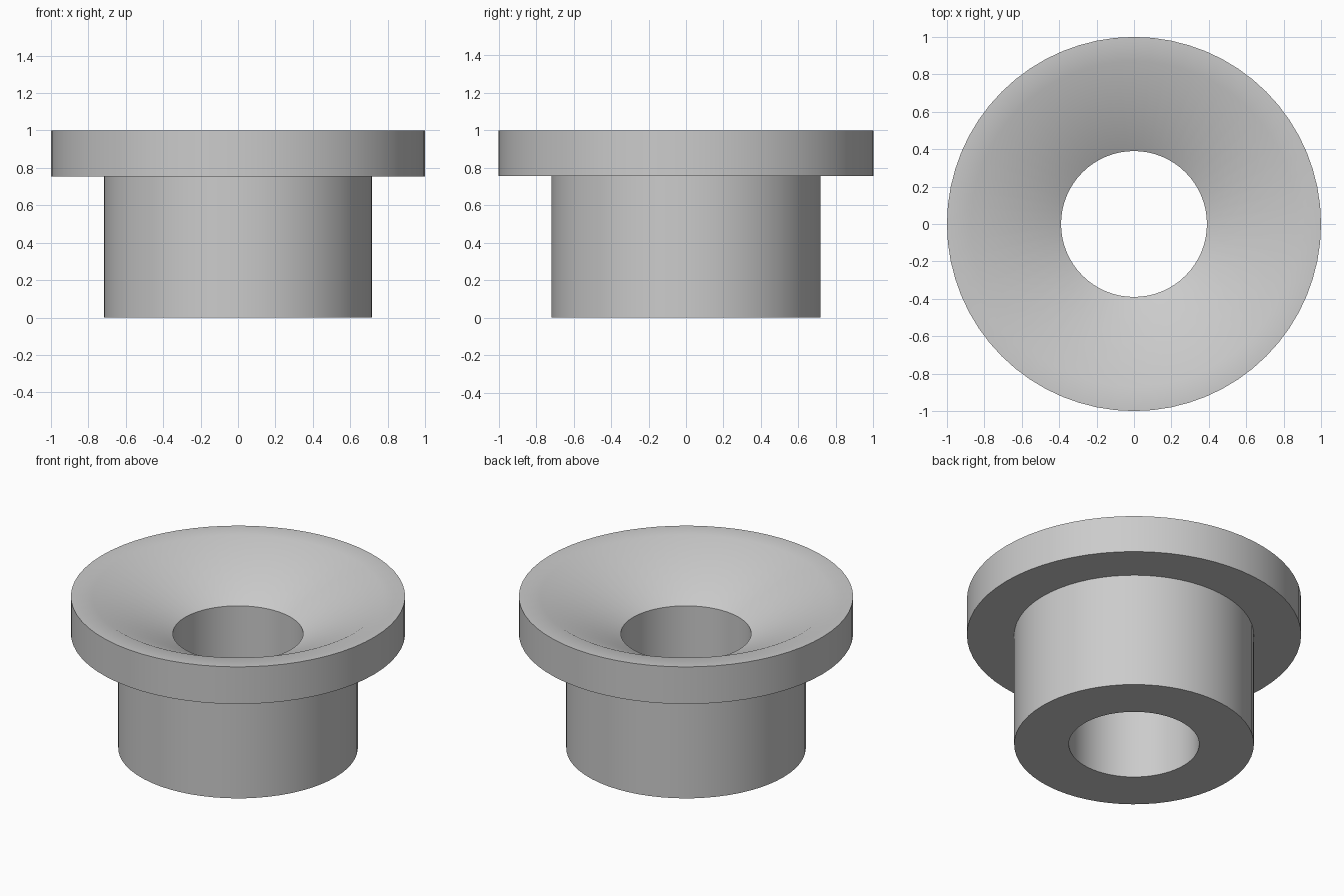
import bpy
import bmesh
from math import radians, tau
from mathutils import Matrix

default_cube = bpy.data.objects.get("Cube")
if default_cube:
    bpy.data.objects.remove(default_cube, do_unlink=True)

SEGMENTS = 64

# Plain grey finish
grey = bpy.data.materials.new("light_grey")
grey.use_nodes = True
colour = (0.6, 0.6, 0.6, 1.0)
grey.diffuse_color = colour
grey.node_tree.nodes["Principled BSDF"].inputs["Base Color"].default_value = colour


def lathe(name, profile, material):
    """Revolve a closed (radius, height) profile around z."""
    bm = bmesh.new()
    verts = [bm.verts.new((r, 0, z)) for r, z in profile]
    edges = [bm.edges.new((v, verts[i - 1])) for i, v in enumerate(verts)]
    bmesh.ops.spin(bm, geom=verts + edges, cent=(0, 0, 0), axis=(0, 0, 1),
                   angle=tau, steps=SEGMENTS, use_merge=True)
    bmesh.ops.remove_doubles(bm, verts=bm.verts, dist=0.0001)
    bmesh.ops.recalc_face_normals(bm, faces=bm.faces)
    mesh = bpy.data.meshes.new(name)
    bm.to_mesh(mesh)
    bm.free()
    mesh.materials.append(material)
    obj = bpy.data.objects.new(name, mesh)
    bpy.context.collection.objects.link(obj)
    return obj


# Sleeve, flange, flat lip, funnel and bore in one closed section
bushing = lathe("flanged_bushing", [
    (0.39, 0.0),
    (0.717, 0.0),
    (0.717, 0.755),
    (1.0, 0.755),
    (1.0, 1.0),
    (0.87, 1.0),
    (0.39, 0.755),
], grey)

bpy.ops.object.select_all(action="DESELECT")
bushing.select_set(True)
bpy.context.view_layer.objects.active = bushing
bpy.ops.object.shade_smooth_by_angle(angle=radians(30))
